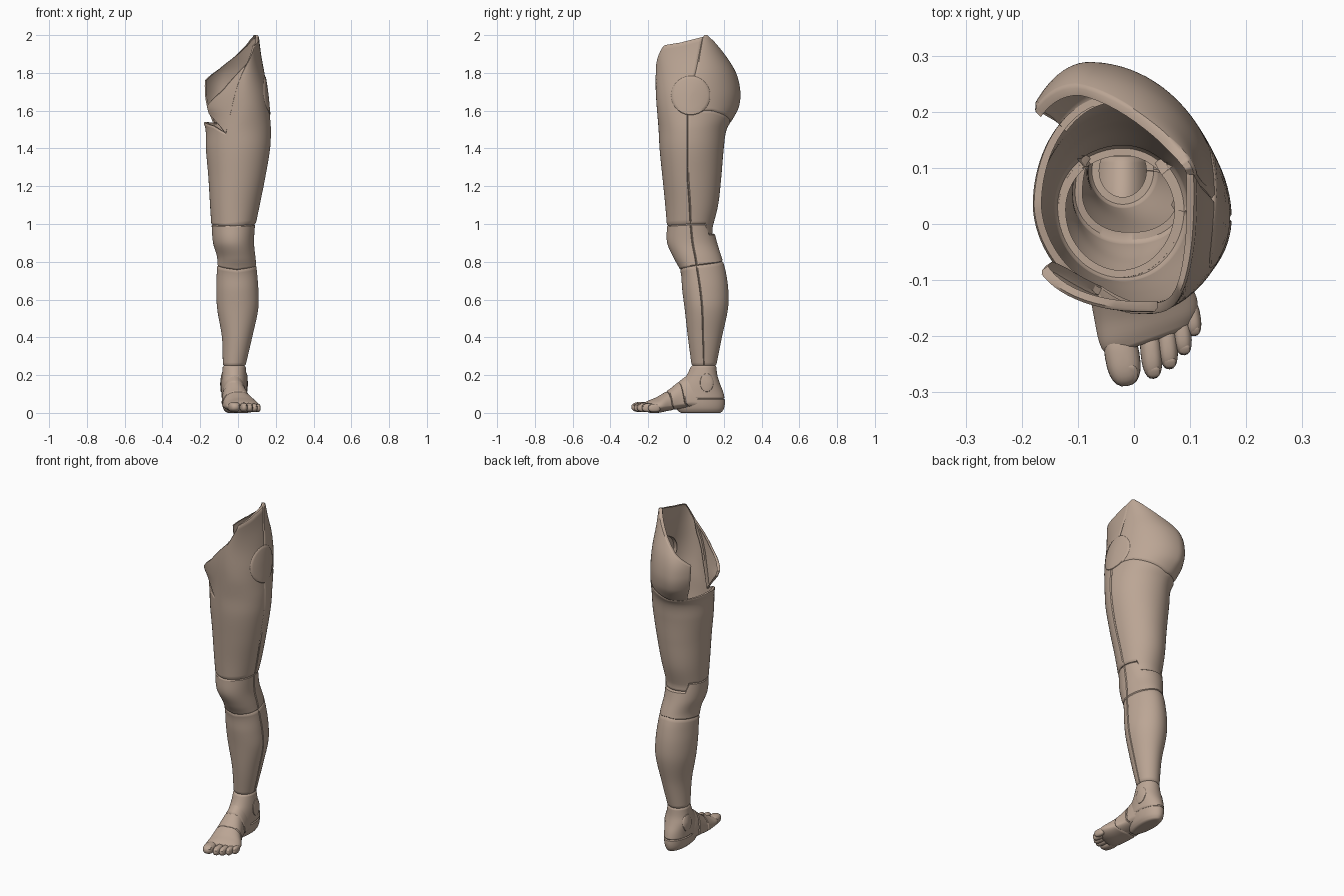
import bpy, bmesh, math
from mathutils import Matrix, Vector

if "Cube" in bpy.data.objects:
    bpy.data.objects.remove(bpy.data.objects["Cube"])

skin = bpy.data.materials.new("skin_tone")
skin.diffuse_color = (0.50, 0.38, 0.30, 1)
skin.use_nodes = True
skin.node_tree.nodes["Principled BSDF"].inputs["Base Color"].default_value = skin.diffuse_color


def finish(bm, name):
    me = bpy.data.meshes.new(name)
    bm.to_mesh(me)
    bm.free()
    me.materials.append(skin)
    ob = bpy.data.objects.new(name, me)
    bpy.context.collection.objects.link(ob)
    return ob


# Piecewise-linear curve over the angle around the limb
def curve(*pts):
    def f(x):
        if x <= pts[0][0]:
            return pts[0][1]
        for (a, p), (b, q) in zip(pts, pts[1:]):
            if x <= b:
                return p + (q - p) * (x - a) / (b - a)
        return pts[-1][1]
    return f


# Smooth table of cross-sections: s, min u, max u, min v, max v, u north, u south, v east, v west
def section(rows):
    full = []
    for r in rows:
        r = list(r)
        if len(r) == 6:
            mid = (r[1] + r[2]) / 2
            r = r[:5] + [mid, mid, r[5], r[5]]
        full.append(r)
    n = len(full)

    def slope(i, k):
        a, b = full[max(i - 1, 0)], full[min(i + 1, n - 1)]
        return (b[k] - a[k]) / (b[0] - a[0])

    def f(s):
        s = min(max(s, full[0][0]), full[-1][0])
        i = 0
        while i < n - 2 and s > full[i + 1][0]:
            i += 1
        a, b = full[i], full[i + 1]
        h = b[0] - a[0]
        t = (s - a[0]) / h
        return [a[k] * (2*t**3 - 3*t*t + 1) + b[k] * (3*t*t - 2*t**3)
                + h * slope(i, k) * (t**3 - 2*t*t + t) + h * slope(i + 1, k) * (t**3 - t*t)
                for k in range(1, 9)]
    return f


# Point on a four-quadrant oval, moved inwards by an inset
def oval(v, deg, inset):
    u0, u1, v0, v1, un, us, ve, vw = v
    c, s = math.cos(math.radians(deg)), math.sin(math.radians(deg))
    um, vm = (un if s >= 0 else us), (ve if c >= 0 else vw)
    return (um + (u1 - um if c >= 0 else um - u0) * c - inset * c,
            vm + (v1 - vm if s >= 0 else vm - v0) * s - inset * s)


def upright(s, u, v):
    return Vector((max(u, -0.18), v, s))


def along_foot(s, u, v):
    k = 0.35 * min(max(s / 0.2, 0), 1)
    return Vector((u, -s + k * (u - 0.02), v))


# Shell panel with rolled-in edges that make the seams
def panel(name, sec, a0, a1, low, high, rows=24, place=upright, lips=True, cap=None, base=0.0):
    n = max(8, int((a1 - a0) / 4))
    cols = [(a0 + (a1 - a0) * i / n, 0) for i in range(n + 1)]
    if lips:
        cols = ([(a0, .018), (a0, .005), (a0 + 2, 0)] + cols[1:-1]
                + [(a1 - 2, 0), (a1, .005), (a1, .018)])
    levels = ([(0, 0, .018), (0, 0, .005), (0, 1, 0)]
              + [(i / rows, 0, 0) for i in range(1, rows)]
              + [(1, -1, 0), (1, 0, .005), (1, 0, .018)])
    bm = bmesh.new()
    grid = []
    for t, e, inset in levels:
        line = []
        for deg, side in cols:
            lo, hi = low(deg), high(deg)
            s = lo + (hi - lo) * t + e * min(.007, (hi - lo) / rows * .6)
            u, v = oval(sec(s), deg, max(inset, side) + base)
            line.append(bm.verts.new(place(s, u, v)))
        grid.append(line)
    for a, b in zip(grid, grid[1:]):
        for i in range(len(cols) - 1):
            bm.faces.new((a[i], a[i + 1], b[i + 1], b[i]))
    if cap is not None:
        edge = grid[cap]
        mid = bm.verts.new(sum((p.co for p in edge), Vector()) / len(edge))
        for p, q in zip(edge, edge[1:]):
            bm.faces.new((p, q, mid) if cap else (q, p, mid))
    return finish(bm, name)


# Round joint cover that follows the side of the limb
def joint_disc(name, sec, y0, z0, ry, rz, side):
    bm = bmesh.new()
    rings = []
    for r, lift in ((.02, .004), (.3, .004), (.6, .004), (.85, .004), (.96, .003), (1, -.002), (1, -.02)):
        ring = []
        for i in range(40):
            a = math.tau * i / 40
            y, z = y0 + ry * r * math.cos(a), z0 + rz * r * math.sin(a)
            x0, x1, v0, v1, un, us, ve, vw = sec(z)
            vm, xe = (ve, x1) if side > 0 else (vw, x0)
            s = (y - vm) / (v1 - vm if y > vm else vm - v0)
            um = un if s >= 0 else us
            x = um + (xe - um) * math.sqrt(max(0, 1 - s * s)) + side * lift
            ring.append(bm.verts.new((x, y, z)))
        rings.append(ring)
    bm.faces.new(rings[0])
    for a, b in zip(rings, rings[1:]):
        for i in range(40):
            j = (i + 1) % 40
            bm.faces.new((a[i], b[i], b[j], a[j]))
    bmesh.ops.recalc_face_normals(bm, faces=bm.faces)
    finish(bm, name)


upper = section([
    (0.98, -.140, .090, -.100, .140, -.02, -.02, .025, .03),
    (1.10, -.148, .115, -.110, .170, -.02, -.02, .02, .03),
    (1.25, -.157, .145, -.125, .187, -.01, -.01, .01, .03),
    (1.40, -.170, .170, -.140, .200, -.01, 0, .01, .03),
    (1.50, -.172, .174, -.145, .215, -.02, 0, .01, .03),
    (1.56, -.190, .170, -.150, .250, -.05, .01, .01, .03),
    (1.62, -.210, .164, -.155, .280, -.075, .02, .01, .0),
    (1.70, -.225, .156, -.160, .288, -.08, .02, .02, .0),
    (1.80, -.220, .140, -.160, .265, -.07, .03, .05, .0),
    (1.90, -.180, .122, -.155, .205, -.02, .05, .07, .0),
    (2.00, -.100, .110, -.140, .135, .05, .07, .09, .0)])
lower = section([
    (0.25, -.080, .040, .030, .160, .095),
    (0.40, -.085, .075, .010, .190, .09),
    (0.55, -.110, .107, -.007, .222, .085),
    (0.65, -.115, .108, -.020, .224, .075),
    (0.75, -.112, .100, -.030, .210, .06),
    (0.82, -.110, .093, -.065, .190, .05),
    (0.90, -.132, .085, -.100, .165, .035),
    (1.00, -.140, .090, -.100, .140, .025)])
ankle = section([
    (0.00, -.060, .020, -.030, .185, .09),
    (0.02, -.077, .034, -.050, .200, .09),
    (0.06, -.085, .043, -.060, .206, .09),
    (0.11, -.088, .046, -.050, .197, .10),
    (0.16, -.090, .048, -.025, .178, .11),
    (0.20, -.085, .045, .004, .166, .10),
    (0.25, -.080, .040, .028, .160, .095)])
foot = section([
    (-.12, -.075, .035, .010, .170, .05),
    (-.03, -.085, .045, .020, .208, .06),
    (0.02, -.086, .052, .022, .178, .05),
    (0.085, -.082, .078, .012, .125, .04),
    (0.15, -.070, .110, .000, .085, .035),
    (0.19, -.060, .112, .000, .068, .035),
    (0.215, -.045, .100, .010, .055, .03)])


def flat(v):
    return lambda deg: v


# Seam heights shared by neighbouring panels
knee_top = curve((-360, 1.0), (-318, 1.0), (-312, .945), (-236, .95), (-228, 1.0), (-90, .99), (0, 1.0))
knee_bottom = curve((-360, .78), (-270, .805), (-180, .78), (-90, .757), (0, .78))

# Upper leg, buttock and groin
panel("thigh", upper, -360, 0, knee_top,
      curve((-360, 1.6), (-330, 1.6), (-270, 1.535), (-180, 1.54), (-140, 1.52), (-112, 1.48),
            (-90, 1.83), (-62, 1.945), (-30, 1.96), (0, 1.99)), 40)
panel("buttock", upper, 0, 133, curve((0, 1.6), (30, 1.6), (90, 1.535), (133, 1.53)),
      curve((0, 1.99), (15, 2.0), (38, 2.0), (60, 1.975), (75, 1.93), (90, 1.87), (105, 1.82), (133, 1.76)), 30)
panel("groin_panel", upper, -146, -88, curve((-146, 1.59), (-112, 1.47), (-88, 1.80)),
      curve((-146, 1.62), (-115, 1.71), (-88, 1.85)), 16, base=.003)
joint_disc("hip_joint_cover", upper, .025, 1.68, .105, .105, 1)

# Knee and calf
panel("knee", lower, -360, 0, knee_bottom, knee_top)
panel("calf", lower, -360, 0, flat(.25), knee_bottom, 30)

# Ankle and heel
panel("ankle", ankle, -360, 0, flat(.075), flat(.25), 16, lips=False)
panel("heel", ankle, -360, 0, flat(0), flat(.075), 10, lips=False, cap=0)
for side, word in ((1, "outer"), (-1, "inner")):
    joint_disc(word + "_ankle_cover", ankle, .11, .16, .036, .05, side)

# Foot bands from instep to ball
band_a = curve((-90, -.03), (90, .04), (270, -.03))
band_b = curve((-90, .06), (90, .10), (270, .06))
panel("instep", foot, -90, 270, flat(-.12), band_a, 14, along_foot, False)
panel("midfoot", foot, -90, 270, band_a, band_b, 12, along_foot, False)
panel("forefoot", foot, -90, 270, band_b, flat(.213), 14, along_foot, False, cap=-1)

# Toes with nails: base, tip, half width, half height
toes = [("big_toe", -.030, -.18, -.012, -.289, .031, .027),
        ("second_toe", .026, -.18, .035, -.276, .019, .025),
        ("third_toe", .056, -.17, .064, -.259, .0175, .024),
        ("fourth_toe", .081, -.155, .090, -.234, .0165, .023),
        ("little_toe", .099, -.135, .108, -.200, .0155, .022)]
for name, bx, by, tx, ty, r, h in toes:
    turn = Matrix.Rotation(math.atan2(-(tx - bx), ty - by), 4, 'Z')
    half = math.hypot(tx - bx, ty - by) / 2
    for part in ("", "_nail"):
        bm = bmesh.new()
        bmesh.ops.create_uvsphere(bm, u_segments=24, v_segments=14, radius=1)
        for p in bm.verts:
            p.co = Vector([math.copysign(abs(k) ** .8, k) for k in p.co])
        if part:
            spot, size = Vector((tx, ty + r * .7, h * 1.62 + .002)), (r * .62, r * .62, .006)
        else:
            spot, size = Vector(((bx + tx) / 2, (by + ty) / 2, h + .004)), (r, half, h)
        tilt = Matrix.Rotation(.45 if part else 0, 4, 'X')
        bm.transform(Matrix.Translation(spot) @ tilt @ turn @ Matrix.Diagonal((*size, 1)))
        finish(bm, name + part)

# Smooth shading with sharp seams
for ob in bpy.data.objects:
    ob.select_set(True)
    bpy.context.view_layer.objects.active = ob
bpy.ops.object.shade_smooth_by_angle(angle=math.radians(40))
